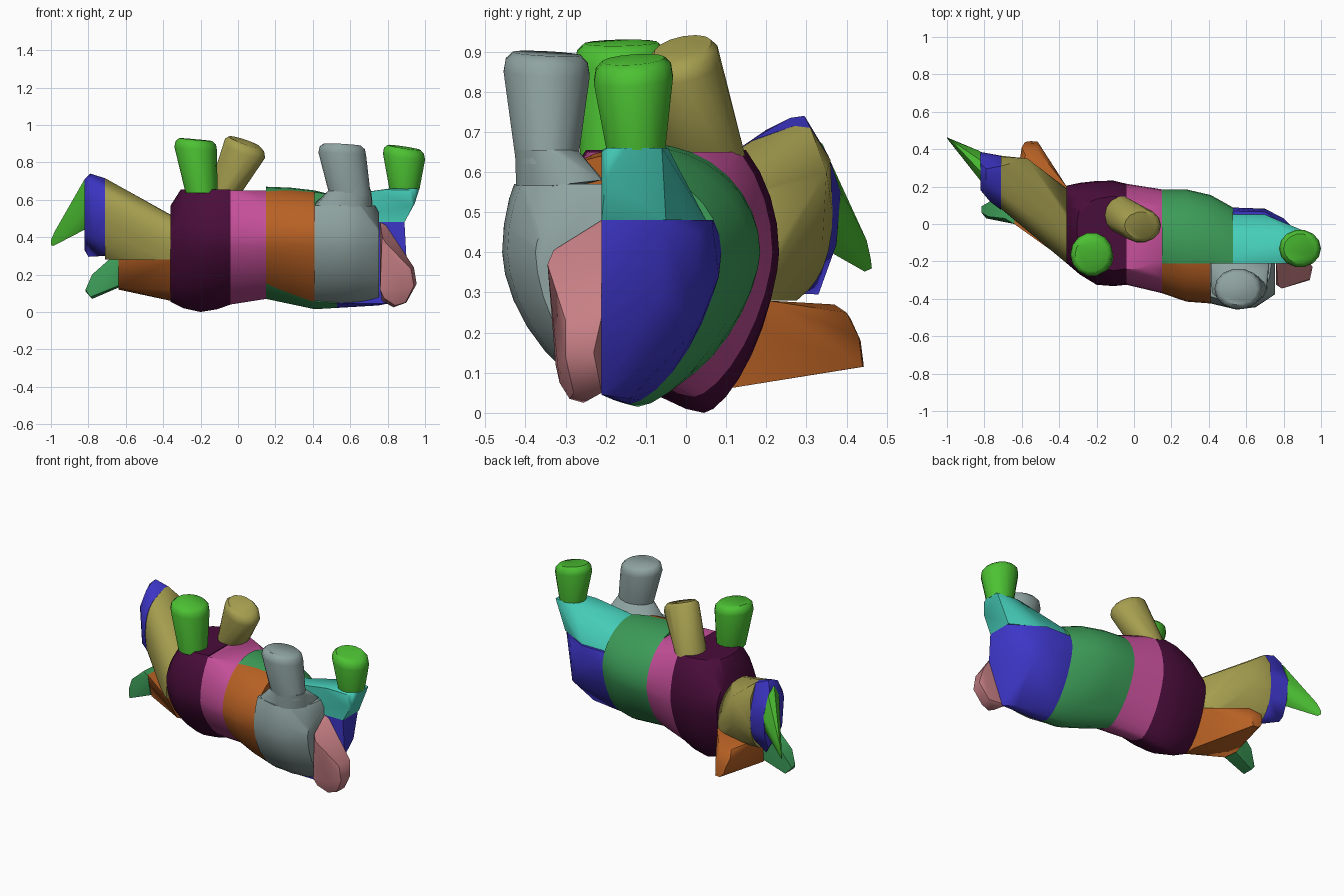
import bpy, bmesh, math

cube = bpy.data.objects.get("Cube")
if cube:
    bpy.data.objects.remove(cube, do_unlink=True)


def linear(c):
    return c / 12.92 if c <= 0.04045 else ((c + 0.055) / 1.055) ** 2.4


PALETTE = {
    "bright_green": (0.30, 0.76, 0.20), "olive": (0.65, 0.62, 0.31),
    "dark_purple": (0.29, 0.05, 0.23), "magenta": (0.77, 0.31, 0.60),
    "orange": (0.72, 0.38, 0.14), "grey": (0.56, 0.64, 0.63),
    "pink": (0.78, 0.50, 0.52), "blue": (0.24, 0.21, 0.78),
    "teal": (0.27, 0.80, 0.72), "forest_green": (0.24, 0.62, 0.35),
}
MATS = {}
for name, rgb in PALETTE.items():
    mat = bpy.data.materials.new(name)
    col = (*[linear(c) for c in rgb], 1)
    mat.use_nodes = True
    mat.diffuse_color = col
    bsdf = mat.node_tree.nodes["Principled BSDF"]
    bsdf.inputs["Base Color"].default_value = col
    bsdf.inputs["Roughness"].default_value = 0.7
    MATS[name] = mat


def ring(x, y0, y1, z0, z1, keel, zc=0.4, low=1.55, up=2.0, n=32):
    """Egg-shaped cross-section: widest at zc, lowest at y = keel."""
    pts = []
    mid = (y0 + y1) / 2
    for i in range(n):
        a = 2 * math.pi * i / n
        c, s = math.cos(a), math.sin(a)
        power, yc, h = (up, mid, z1 - zc) if s >= 0 else (low, keel, zc - z0)
        w = y1 - yc if c > 0 else yc - y0
        y = math.copysign(abs(c) ** (2 / power), c)
        z = math.copysign(abs(s) ** (2 / power), s)
        pts.append((x, yc + y * w, zc + z * h))
    return pts


def disc(x0, x1, y0, y1, z, sx=0, sy=0, shrink=1, n=14):
    """Level ring for legs, tilted by the slopes sx and sy."""
    pts = []
    for i in range(n):
        a = 2 * math.pi * i / n
        dx = math.cos(a) * (x1 - x0) / 2 * shrink
        dy = math.sin(a) * (y1 - y0) / 2 * shrink
        pts.append(((x0 + x1) / 2 + dx, (y0 + y1) / 2 + dy, z + sx * dx + sy * dy))
    return pts


def hull_mesh(pts):
    bm = bmesh.new()
    for p in pts:
        bm.verts.new(p)
    bmesh.ops.remove_doubles(bm, verts=bm.verts[:], dist=0.0005)
    bmesh.ops.convex_hull(bm, input=bm.verts[:])
    loose = [v for v in bm.verts if not v.link_faces]
    bmesh.ops.delete(bm, geom=loose, context="VERTS")
    return bm


def part(name, color, pts, cuts=()):
    """Convex part from outline points; each cut (axis, sign, value) keeps one side."""
    bm = hull_mesh(pts)
    for axis, sign, value in cuts:
        co, no = [0, 0, 0], [0, 0, 0]
        co[axis], no[axis] = value, -sign
        bmesh.ops.bisect_plane(bm, geom=bm.verts[:] + bm.edges[:] + bm.faces[:],
                               plane_co=co, plane_no=no, clear_outer=True)
        kept = [v.co.copy() for v in bm.verts]
        bm.free()
        bm = hull_mesh(kept)
    bmesh.ops.dissolve_limit(bm, angle_limit=0.01, verts=bm.verts[:], edges=bm.edges[:])
    bmesh.ops.recalc_face_normals(bm, faces=bm.faces[:])
    me = bpy.data.meshes.new(name)
    bm.to_mesh(me)
    bm.free()
    me.materials.append(MATS[color])
    ob = bpy.data.objects.new(name, me)
    bpy.context.collection.objects.link(ob)
    bpy.ops.object.select_all(action="DESELECT")
    ob.select_set(True)
    bpy.context.view_layer.objects.active = ob
    bpy.ops.object.shade_smooth_by_angle(angle=math.radians(45))


def leg(name, color, base, top, sx=0, sy=0):
    """Flared leg with a rounded, tilted foot."""
    foot, z = top[:4], top[4]
    part(name, color, disc(*base) + disc(*foot, z - 0.05, sx, sy)
         + disc(*foot, z - 0.018, sx, sy, 0.95) + disc(*foot, z, sx, sy, 0.78))


SPLIT = -0.21   # lengthwise seam of the torso
TOP = 0.655     # flat upper limit of the torso

# Torso bands
r_hip = ring(-0.04, -0.325, 0.215, 0.04, 0.75, 0.02)
r_mid = ring(0.15, -0.37, 0.185, 0.07, 0.67, -0.04)
r_belly = ring(0.28, -0.415, 0.185, 0.045, 0.665, -0.09)
r_chest = ring(0.41, -0.425, 0.155, 0.015, 0.65, -0.12)
r_shoulder = ring(0.53, -0.455, 0.088, 0.022, 0.62, -0.14)
part("hip_band", "dark_purple",
     ring(-0.36, -0.21, 0.205, 0.055, 0.57, 0.03) + ring(-0.29, -0.27, 0.22, 0.02, 0.68, 0.04)
     + ring(-0.2, -0.325, 0.23, 0.0, 0.74, 0.045) + ring(-0.11, -0.332, 0.232, 0.015, 0.76, 0.035)
     + r_hip, [(2, -1, TOP)])
part("waist_band", "magenta", r_hip + r_mid, [(2, -1, 0.65)])
part("back_torso", "forest_green", r_mid + r_belly + r_chest + r_shoulder, [(1, 1, SPLIT)])
part("front_torso", "orange", r_mid + r_belly + r_chest, [(1, -1, SPLIT)])
part("front_shoulder", "grey",
     ring(0.41, -0.425, 0.0, 0.035, 0.7, -0.13, low=1.7)
     + ring(0.55, -0.458, 0.0, 0.03, 0.75, -0.14, low=1.7)
     + ring(0.65, -0.445, 0.0, 0.035, 0.72, -0.14, low=1.7)
     + ring(0.755, -0.375, 0.0, 0.055, 0.53, -0.15, low=1.7),
     [(1, -1, SPLIT), (2, -1, 0.57)])
part("front_shoulder_top", "grey",
     disc(0.49, 0.71, -0.428, -0.268, 0.655) + disc(0.49, 0.7, -0.425, -0.265, 0.565)
     + [(0.415, -0.37, 0.565), (0.415, -0.21, 0.585), (0.72, -0.21, 0.58),
        (0.715, -0.34, 0.565), (0.45, -0.4, 0.565)])

# Back shoulder, lower and upper halves
part("back_shoulder", "blue", r_shoulder + [
    (0.89, -0.21, 0.48), (0.89, -0.06, 0.48), (0.9, -0.21, 0.3), (0.8, -0.21, 0.045),
    (0.75, -0.14, 0.035), (0.86, -0.06, 0.3), (0.78, 0.035, 0.22), (0.8, 0.03, 0.45),
    (0.7, 0.082, 0.34), (0.7, 0.065, 0.48)], [(1, 1, SPLIT), (2, -1, 0.48)])
part("back_shoulder_top", "teal", [p for p in r_shoulder if p[1] < 0.04] + [
    (0.89, -0.21, 0.48), (0.89, -0.05, 0.48), (0.8, 0.0, 0.48), (0.7, 0.05, 0.48),
    (0.53, 0.05, 0.48), (0.81, -0.2, 0.66), (0.95, -0.195, 0.66), (0.97, -0.15, 0.66),
    (0.965, -0.06, 0.66), (0.82, -0.045, 0.66), (0.945, -0.2, 0.58)],
     [(1, 1, SPLIT), (2, 1, 0.48)])

# Short tapered end piece
part("tail", "pink", [
    (0.76, -0.21, 0.48), (0.79, -0.21, 0.465), (0.77, -0.33, 0.405), (0.79, -0.345, 0.37),
    (0.94, -0.21, 0.24), (0.925, -0.3, 0.23), (0.955, -0.23, 0.15), (0.94, -0.3, 0.14),
    (0.9, -0.21, 0.05), (0.895, -0.28, 0.05), (0.83, -0.255, 0.025), (0.84, -0.29, 0.035),
    (0.77, -0.21, 0.06), (0.78, -0.315, 0.075), (0.76, -0.325, 0.12), (0.87, -0.32, 0.12)])

# Four legs pointing upward
leg("front_shoulder_leg", "grey", (0.49, 0.71, -0.425, -0.268, 0.62),
    (0.43, 0.685, -0.457, -0.237, 0.895), -0.06, -0.05)
leg("back_shoulder_leg", "bright_green", (0.81, 0.97, -0.2, -0.05, 0.655),
    (0.775, 1.0, -0.232, -0.03, 0.88), -0.15, 0.07)
leg("front_hip_leg", "bright_green", (-0.28, -0.11, -0.265, -0.09, 0.635),
    (-0.34, -0.112, -0.28, -0.045, 0.922), -0.09, 0.02)
leg("back_hip_leg", "olive", (-0.16, 0.02, -0.05, 0.15, 0.64),
    (-0.075, 0.145, -0.1, 0.085, 0.91), -0.33, 0.18)

# Neck and head
part("neck", "olive",
     ring(-0.36, -0.21, 0.19, 0.1, 0.52, -0.01, 0.31, 2.2, 2.2)
     + ring(-0.71, 0.08, 0.365, 0.27, 0.69, 0.22, 0.5, 2.2, 2.2)
     + [(-0.71, 0.27, 0.715), (-0.71, 0.31, 0.71), (-0.71, 0.36, 0.63),
        (-0.57, 0.35, 0.6), (-0.57, 0.34, 0.42)], [(2, 1, 0.28)])
part("head", "blue", ring(-0.71, 0.075, 0.365, 0.3, 0.69, 0.22, 0.5, 2.2, 2.2) + [
    (-0.71, 0.27, 0.715), (-0.71, 0.31, 0.71), (-0.79, 0.26, 0.735), (-0.79, 0.295, 0.74),
    (-0.79, 0.2, 0.705), (-0.82, 0.28, 0.71), (-0.82, 0.325, 0.69), (-0.81, 0.355, 0.64),
    (-0.82, 0.385, 0.55), (-0.82, 0.375, 0.42), (-0.82, 0.34, 0.33), (-0.8, 0.33, 0.295),
    (-0.77, 0.29, 0.3), (-0.82, 0.2, 0.42), (-0.82, 0.18, 0.6), (-0.77, 0.12, 0.6),
    (-0.77, 0.13, 0.4)])
part("snout", "bright_green", [
    (-0.82, 0.28, 0.71), (-0.82, 0.34, 0.67), (-0.82, 0.388, 0.55), (-0.82, 0.37, 0.45),
    (-0.82, 0.29, 0.44), (-0.82, 0.23, 0.52), (-0.82, 0.23, 0.63), (-0.98, 0.45, 0.43),
    (-0.965, 0.415, 0.42), (-1.0, 0.46, 0.385), (-1.0, 0.463, 0.36), (-0.99, 0.445, 0.352)])

# Lower neck wedge with two pointed ends
part("lower_jaw", "orange", [
    (-0.36, -0.2, 0.28), (-0.36, 0.2, 0.28), (-0.36, -0.1, 0.12), (-0.36, 0.02, 0.06),
    (-0.36, 0.1, 0.06), (-0.36, 0.2, 0.2), (-0.64, 0.0, 0.28), (-0.64, 0.15, 0.28),
    (-0.64, 0.04, 0.13), (-0.64, 0.14, 0.12), (-0.58, 0.37, 0.27), (-0.6, 0.41, 0.235),
    (-0.585, 0.435, 0.18), (-0.575, 0.44, 0.14), (-0.55, 0.443, 0.115), (-0.515, 0.44, 0.115),
    (-0.51, 0.43, 0.19), (-0.52, 0.4, 0.25)])
part("lower_tip", "forest_green", [
    (-0.64, 0.0, 0.28), (-0.64, 0.14, 0.28), (-0.64, 0.03, 0.14), (-0.64, 0.13, 0.13),
    (-0.69, 0.03, 0.28), (-0.69, 0.13, 0.275), (-0.78, 0.04, 0.2), (-0.77, 0.12, 0.2),
    (-0.815, 0.06, 0.12), (-0.815, 0.095, 0.11), (-0.79, 0.03, 0.08), (-0.78, 0.11, 0.07)])
